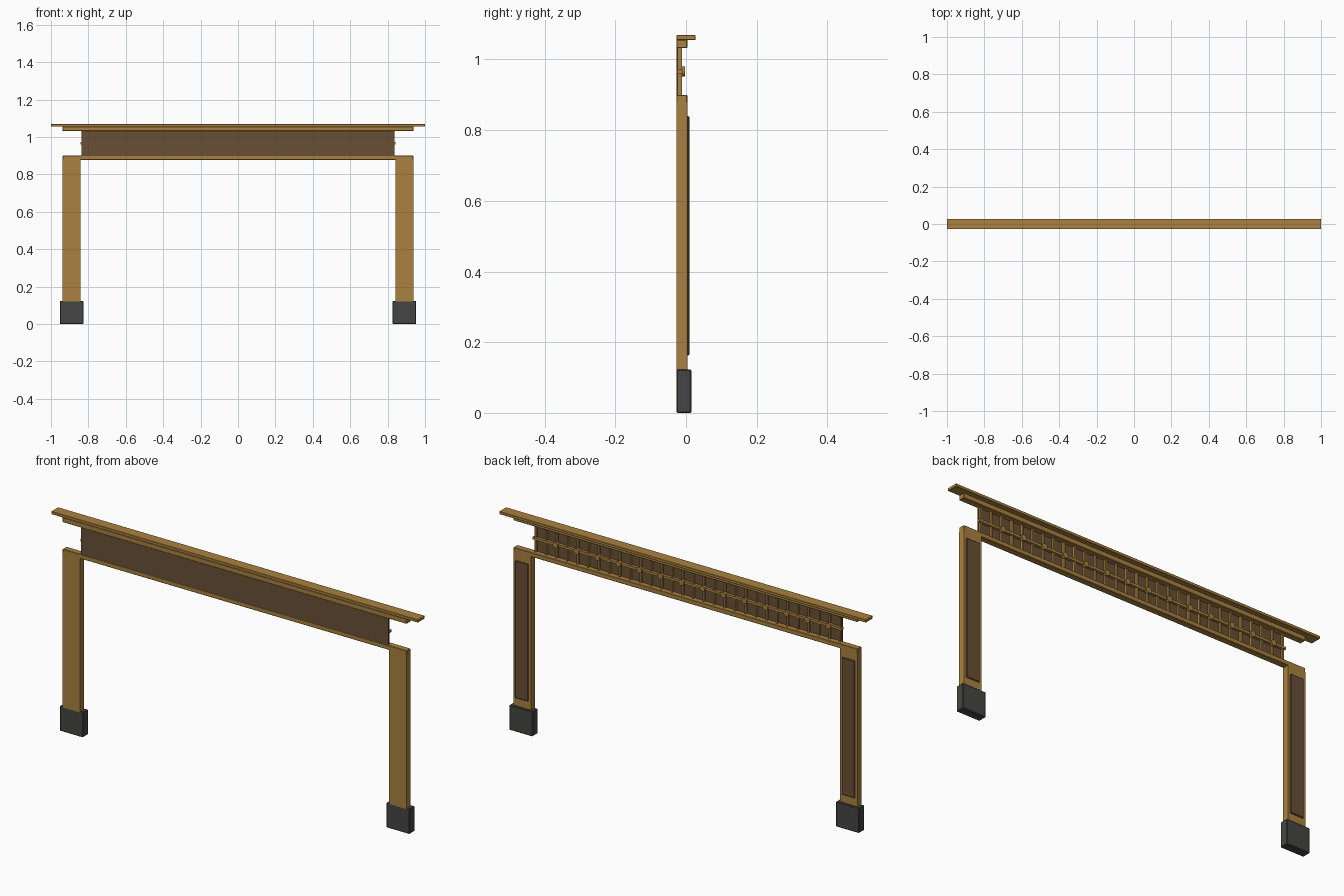
import bpy, math

if "Cube" in bpy.data.objects:
    bpy.data.objects.remove(bpy.data.objects["Cube"])


def material(name, rgb):
    m = bpy.data.materials.new(name)
    m.diffuse_color = (*rgb, 1)
    m.use_nodes = True
    m.node_tree.nodes["Principled BSDF"].inputs["Base Color"].default_value = m.diffuse_color
    return m


WOOD = material("light_wood", (0.40, 0.22, 0.05))
DARK = material("dark_wood", (0.14, 0.08, 0.035))
IRON = material("charcoal", (0.06, 0.06, 0.058))


def box(name, x, y, z, mat, bevel=0.0):
    """Box from (min, max) ranges on each axis, with an optional chamfer."""
    bpy.ops.mesh.primitive_cube_add(size=1)
    o = bpy.context.object
    o.name = name
    for v in o.data.vertices:
        v.co = [r[0] if c < 0 else r[1] for c, r in zip(v.co, (x, y, z))]
    o.data.materials.append(mat)
    if bevel:
        b = o.modifiers.new("edge", 'BEVEL')
        b.width = bevel
        b.segments = 1
    return o


F, B = -0.027, 0.004     # front and back planes of the frame

# Legs: post, foot block and raised back panel on each side
for side, s in (("left", -1), ("right", 1)):
    def span(half, c=s * 0.89):
        return (c - half, c + half)
    box(side + "_post", span(0.048), (F, B), (0.12, 0.88), WOOD)
    box(side + "_foot", span(0.063), (F, 0.015), (0, 0.123), IRON, 0.003)
    box(side + "_post_panel", span(0.036), (B - 0.002, 0.010), (0.163, 0.84), DARK, 0.003)

# Horizontal beams and the top cap
box("lower_beam", (-0.938, 0.938), (F, B), (0.878, 0.90), WOOD, 0.002)
box("upper_beam", (-0.938, 0.938), (F, B), (1.032, 1.056), WOOD, 0.002)
box("top_cap", (-1, 1), (F, 0.027), (1.055, 1.069), WOOD, 0.0015)

# Front board between the beams
box("front_board", (-0.838, 0.838), (F, -0.022), (0.899, 1.033), DARK)

# Lattice behind the board: slats, one rail and round studs
COUNT, STEP, ZR = 30, 0.0572, 0.966
for i in range(COUNT):
    x = (i - (COUNT - 1) / 2) * STEP
    box(f"slat_{i}", (x - 0.004, x + 0.004), (-0.023, -0.011), (0.899, 1.033), WOOD)
    if i % 2 and i < COUNT - 1:
        bpy.ops.mesh.primitive_cylinder_add(
            vertices=16, radius=0.014, depth=0.014,
            location=(x, -0.010, ZR), rotation=(math.pi / 2, 0, 0))
        stud = bpy.context.object
        stud.name = f"stud_{i}"
        stud.data.materials.append(WOOD)
        bpy.ops.object.shade_smooth_by_angle()
box("lattice_rail", (-0.842, 0.842), (-0.022, -0.008), (ZR - 0.006, ZR + 0.006), WOOD)
